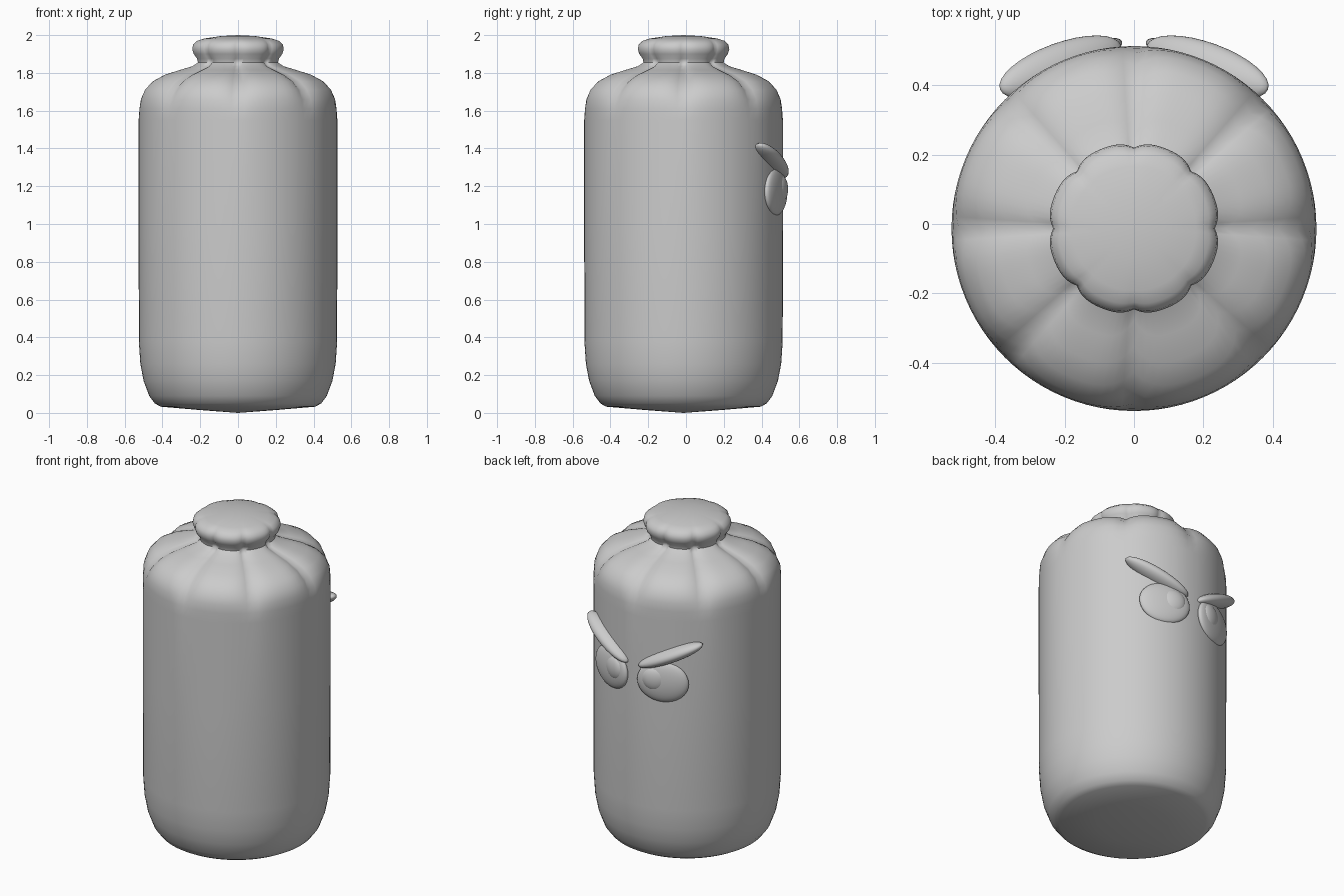
import bpy, bmesh, math
from mathutils import Matrix, Vector

if "Cube" in bpy.data.objects:
    bpy.data.objects.remove(bpy.data.objects["Cube"])

grey = bpy.data.materials.new("plain grey")
grey.diffuse_color = (0.6, 0.6, 0.6, 1)
grey.use_nodes = True
grey.node_tree.nodes["Principled BSDF"].inputs["Base Color"].default_value = grey.diffuse_color
CENTRE_Y = -0.013


def finish(name, bm, angle=60):
    bmesh.ops.recalc_face_normals(bm, faces=bm.faces)
    mesh = bpy.data.meshes.new(name)
    bm.to_mesh(mesh)
    bm.free()
    mesh.materials.append(grey)
    ob = bpy.data.objects.new(name, mesh)
    bpy.context.collection.objects.link(ob)
    bpy.ops.object.select_all(action='DESELECT')
    ob.select_set(True)
    bpy.context.view_layer.objects.active = ob
    bpy.ops.object.shade_smooth_by_angle(angle=math.radians(angle))
    return ob


# Bottle body: lathe profile (radius, height, groove depth), eight pinched seams
PROFILE = [
    (0.20, 0.015, 0), (0.41, 0.033, 0), (0.44, 0.05, 0), (0.47, 0.09, 0),
    (0.50, 0.17, 0), (0.517, 0.26, 0), (0.525, 0.38, 0), (0.526, 1.0, 0),
    (0.526, 1.55, 0), (0.526, 1.61, 0.006), (0.523, 1.66, 0.018),
    (0.505, 1.71, 0.035), (0.465, 1.755, 0.05), (0.40, 1.79, 0.06),
    (0.32, 1.815, 0.055), (0.25, 1.835, 0.035), (0.218, 1.855, 0.02),
    (0.222, 1.875, 0.016), (0.24, 1.90, 0.015), (0.248, 1.925, 0.015),
    (0.243, 1.95, 0.013), (0.22, 1.97, 0.008), (0.18, 1.982, 0.002),
    (0.09, 1.995, 0),
]
SEGS = 96
bm = bmesh.new()
rings = []
for r, z, depth in PROFILE:
    ring = []
    for i in range(SEGS):
        a = 2 * math.pi * i / SEGS
        rr = r - depth * (1 - abs(math.sin(4 * a))) ** 2
        ring.append(bm.verts.new((rr * math.cos(a), rr * math.sin(a) + CENTRE_Y, z)))
    rings.append(ring)
for lo, hi in zip(rings, rings[1:]):
    for i in range(SEGS):
        j = (i + 1) % SEGS
        bm.faces.new((lo[i], lo[j], hi[j], hi[i]))
for ring, z in ((rings[0], 0.0), (rings[-1], 2.0)):
    tip = bm.verts.new((0, CENTRE_Y, z))
    for i in range(SEGS):
        bm.faces.new((ring[i], ring[(i + 1) % SEGS], tip))
finish("bottle_body", bm)


def ellipsoid(name, centre, radii, yaw, tilt, side):
    """Squashed ball; side = 1 or -1 mirrors it across x."""
    bm = bmesh.new()
    bmesh.ops.create_uvsphere(bm, u_segments=32, v_segments=16, radius=1)
    m = (Matrix.Translation(Vector(centre)) @ Matrix.Rotation(math.radians(yaw), 4, 'Z')
         @ Matrix.Rotation(math.radians(tilt), 4, 'Y') @ Matrix.Diagonal((*radii, 1)))
    bm.transform(Matrix.Diagonal((side, 1, 1, 1)) @ m)
    finish(name, bm)


# Face on the +y side: eyes, pupils and slanted brows
for side, label in ((1, "right"), (-1, "left")):
    ellipsoid(label + "_eye", (0.175, 0.475, 1.17), (0.15, 0.037, 0.125), -20, 0, side)
    ellipsoid(label + "_pupil", (0.135, 0.499, 1.185), (0.075, 0.035, 0.075), -20, 0, side)
    ellipsoid(label + "_brow", (0.212, 0.452, 1.335), (0.205, 0.07, 0.042), -20, -25, side)
